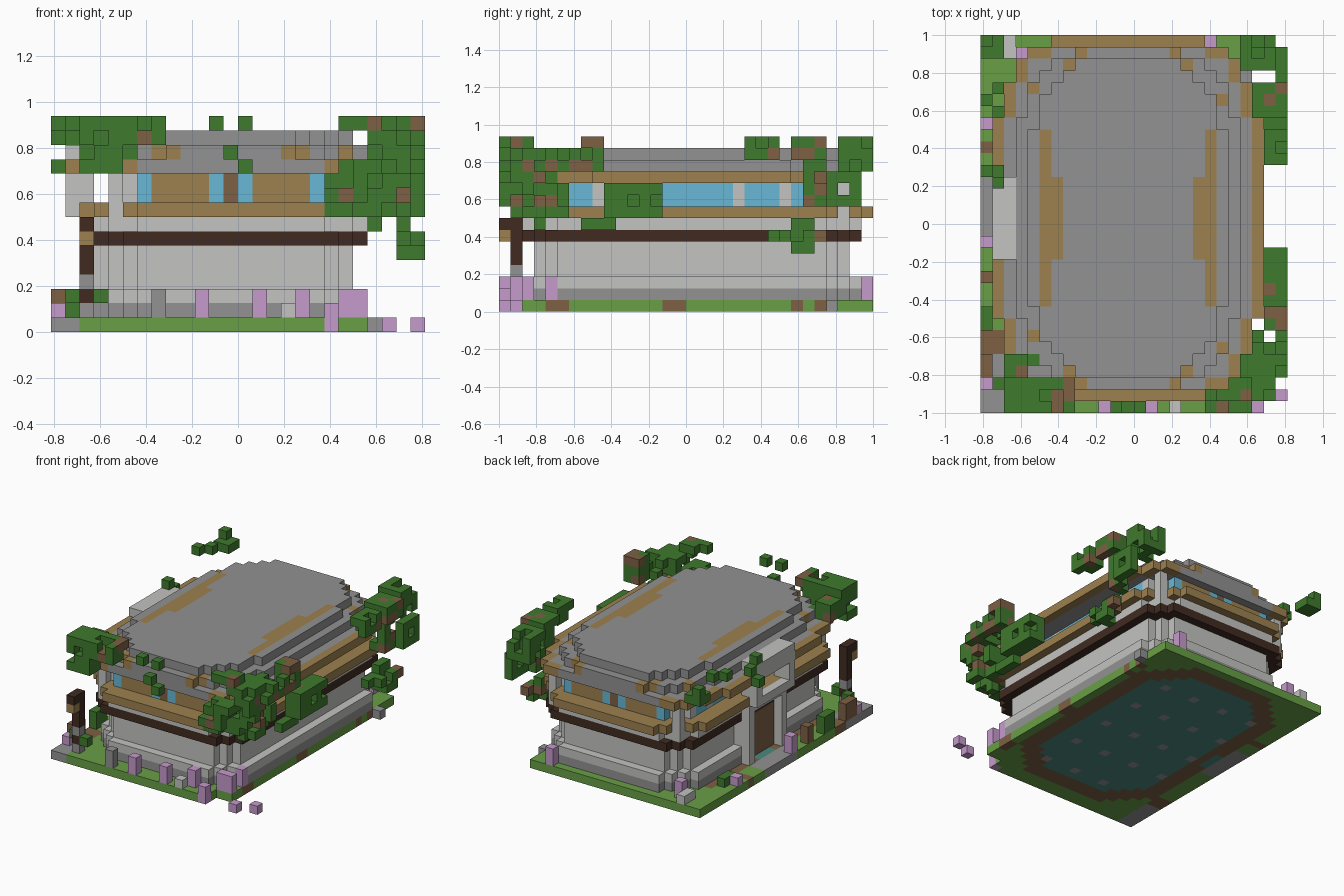
import bpy
import bmesh
import random

random.seed(4)
cube = bpy.data.objects.get("Cube")
if cube:
    bpy.data.objects.remove(cube)

U = 0.0625                # block size
WIDE, DEEP = 26, 32       # overall block counts
CX, CY = 12.5, 16.5       # middle of the building in blocks


def linear(c):
    c /= 255
    return c / 12.92 if c <= 0.04045 else ((c + 0.055) / 1.055) ** 2.4


PALETTE = {
    "leaf": (63, 122, 45), "grass": (104, 159, 70), "bark": (126, 96, 68),
    "dark_wood": (65, 43, 33), "wood": (157, 129, 79), "light_stone": (195, 195, 193),
    "stone": (146, 146, 146), "glass": (104, 185, 214), "flower": (198, 155, 204),
    "teal_floor": (74, 136, 128),
}
MATS = {}
for label, rgb in PALETTE.items():
    mat = bpy.data.materials.new(label)
    mat.use_nodes = True
    colour = [linear(c) for c in rgb] + [1]
    mat.diffuse_color = colour
    mat.node_tree.nodes["Principled BSDF"].inputs["Base Color"].default_value = colour
    MATS[label] = mat

taken = set()
parts = {}


def put(part, cell, colour):
    """Claim a free block for a part."""
    if cell not in taken:
        taken.add(cell)
        parts.setdefault(part, {})[cell] = colour


def box(part, lo, hi, colour, keep=1.0):
    """Fill a box of blocks; keep below one leaves random gaps."""
    for i in range(lo[0], hi[0]):
        for j in range(lo[1], hi[1]):
            for k in range(lo[2], hi[2]):
                if random.random() <= keep:
                    put(part, (i, j, k), colour() if callable(colour) else colour)


def rounded(a, b, n):
    return lambda x, y: (abs(x) / a) ** n + (abs(y) / b) ** n <= 1


def chamfered(a, b, cut):
    return lambda x, y: (abs(x) < a and abs(y) < b
                         and a - abs(x) + b - abs(y) - 1 >= cut)


def layer(part, shape, levels, colour):
    """Stack a plan shape; colour is a name or a rule of x, y and edge."""
    for i in range(WIDE):
        for j in range(DEEP):
            x, y = i + 0.5 - CX, j + 0.5 - CY
            if shape(x, y):
                edge = not all(shape(x + s, y) and shape(x, y + s) for s in (-1, 1))
                for k in levels:
                    put(part, (i, j, k), colour(x, y, edge) if callable(colour) else colour)


# Entrance porch on the right side, wider above
for j in (13, 19):
    box("porch_pillar", (2, j, 1), (5, j + 1, 8), "light_stone")
    box("porch_pillar", (1, j, 8), (3, j + 1, 12), "light_stone")
box("porch_beam", (2, 14, 7), (4, 19, 8), "light_stone")
box("porch_sill", (1, 14, 8), (2, 19, 9), "light_stone")
box("porch_roof", (1, 13, 11), (3, 20, 13), "light_stone")
box("door", (3, 14, 1), (4, 19, 6), "bark")

# Corner columns that show through the trims
for i in (4, 20):
    for j in (3, 29):
        box("corner_column", (i, j, 7), (i + 1, j + 1, 11), "light_stone")

# Ground slab with an inner floor and a ring of soil
floor = chamfered(7.5, 12.5, 3)
soil = chamfered(9.5, 14.5, 4)
for i in range(22):
    for j in range(DEEP):
        x, y = i + 0.5 - CX, j + 0.5 - CY
        tone = "grass"
        if floor(x + 1, y):
            tone = "stone" if i % 4 == 0 and j % 5 == 0 else "teal_floor"
        elif i == 2 and 14 < j < 18:
            tone = "teal_floor"
        elif soil(x + 1, y):
            tone = "bark"
        elif i < 2 and j < 5 or i < 3 and 13 < j < 20:
            tone = "stone"
        elif i == 21 and j in (4, 5, 14, 15, 25, 27) or i < 2 and j in (5, 6, 22):
            tone = "bark"
        elif i == 19 and j == 0:
            tone = "flower"
        if i < 20 or j > 1:
            put("ground", (i, j, 0), tone)

# Stone walls with stepped corners
plinth = chamfered(9.5, 14.5, 3)
wall = chamfered(8.5, 13.5, 2)
layer("plinth_lower", plinth, [1], "stone")
layer("plinth_upper", plinth, [2], "light_stone")
layer("wall", wall, range(3, 6), "light_stone")
layer("dark_band", chamfered(9.5, 14.5, 2), [6], "dark_wood")
layer("wall_cap", chamfered(9.5, 14.5, 3), [7], "light_stone")
layer("lower_trim", chamfered(10.5, 15.5, 4), [8], "wood")


# Window storey: long glazing on the sides, boarded ends
def window_rule(x, y, edge):
    if abs(y) >= 13:
        if abs(x) in (1, 6):
            return "glass"
        if x == 0:
            return "bark"
        return "wood" if abs(x) < 6 else "light_stone"
    if abs(x) >= 8 and abs(y) <= 10 and abs(y) not in (4, 8):
        return "glass"
    return "light_stone"


layer("window_storey", wall, [9, 10], window_rule)


# Stepped roof with inlaid wooden strips; the eaves are stone at both ends
def eaves_rule(x, y, edge):
    return "wood" if edge and (abs(y) < 14 or abs(x) > 6) else "stone"


def roof_step_rule(x, y, edge):
    corner = abs(x) > 6 and abs(y) > 9
    return "wood" if edge and (abs(x) in (4, 5) or corner and int(x + y) % 3 == 0) else "stone"


def roof_top_rule(x, y, edge):
    strip = abs(x) == 7 and abs(y) < 8 or abs(x) == 6 and abs(y) < 4
    return "wood" if strip else "stone"


eaves = rounded(11.5, 15.5, 3.5)
layer("eaves", lambda x, y: eaves(x, y) and abs(y) < 15, [11], eaves_rule)
layer("roof_step", rounded(9.5, 14.5, 3.2), [12], roof_step_rule)
layer("roof_top", rounded(8.5, 13.5, 3), [13], roof_top_rule)

# Log post at the front right corner
box("log_post", (2, 1, 1), (3, 2, 2), "stone")
box("log_post", (2, 1, 2), (3, 2, 3), "dark_wood")
box("log_post", (2, 1, 3), (3, 2, 4), "stone")
box("log_post", (2, 1, 4), (3, 2, 8), "dark_wood")
put("log_post_bracket", (2, 0, 6), "wood")
put("log_post_bracket", (2, 0, 7), "dark_wood")


# Foliage clusters, some with branch blocks
def twiggy():
    return "bark" if random.random() < 0.14 else "leaf"


front_left = [((19, 0, 8), (22, 3, 11)), ((20, 2, 8), (25, 6, 11)), ((19, 0, 11), (23, 2, 12)),
              ((22, 1, 11), (25, 5, 14)), ((19, 1, 14), (23, 3, 15)), ((23, 3, 12), (26, 7, 14))]
vine = [((24, 7, 7), (25, 10, 8)), ((24, 9, 8), (26, 14, 11)), ((24, 7, 12), (26, 9, 15))]
back_left = [((22, 29, 12), (25, 32, 15)), ((23, 25, 13), (26, 28, 15)),
             ((24, 21, 13), (26, 24, 15)), ((25, 28, 9), (26, 31, 12)),
             ((24, 23, 6), (26, 28, 7)), ((24, 25, 5), (26, 27, 8)), ((23, 26, 9), (25, 28, 13))]
front_right = [((2, 0, 13), (8, 3, 15)), ((2, 2, 12), (6, 5, 14)), ((2, 0, 11), (5, 2, 13))]
back_right = [((0, 30, 13), (2, 32, 15)), ((0, 27, 9), (1, 29, 11)), ((0, 26, 13), (2, 28, 15))]
for name, boxes, keep in (("front_left_foliage", front_left, 0.7),
                          ("left_vine", vine, 0.93),
                          ("back_left_foliage", back_left, 0.75),
                          ("front_right_foliage", front_right, 0.7),
                          ("back_right_foliage", back_right, 0.6)):
    for lo, hi in boxes:
        box(name, lo, hi, twiggy, keep)
for cell in ((11, 0, 14), (13, 0, 14), (12, 0, 12), (13, 0, 11), (22, 3, 7), (0, 20, 11),
             (1, 20, 12), (1, 19, 13)):
    put("loose_leaves", cell, "leaf")

# Bushes and logs along the right edge
box("bush", (0, 7, 1), (1, 10, 3), "leaf", 0.8)
box("bush", (1, 2, 2), (2, 3, 3), "leaf")
box("bush", (3, 1, 2), (4, 2, 3), "leaf")
box("bush", (1, 24, 1), (2, 26, 2), "leaf")
box("fallen_log", (0, 3, 1), (1, 5, 3), "bark")
box("fallen_log", (0, 11, 1), (1, 12, 3), "bark")

# Flowers and stray ground blocks
for i, j in ((10, 0), (14, 0), (17, 1), (20, 2), (21, 2), (21, 4), (19, 31), (3, 30), (0, 14)):
    box("flower", (i, j, 1), (i + 1, j + 1, 3), "flower")
for i, j in ((19, 0), (0, 24), (0, 2)):
    put("flower", (i, j, 1), "flower")
for i, j in ((23, 0), (25, 1)):
    put("stray_flower", (i, j, 0), "flower")
put("stray_stone", (22, 28, 0), "stone")
box("edge_stone", (7, 0, 1), (8, 1, 3), "stone")
box("edge_stone", (16, 0, 1), (17, 1, 2), "light_stone")
box("edge_stone", (2, 30, 1), (3, 32, 2), "light_stone")


# Turn each part into a mesh of exposed block faces
def build(name, cells):
    bm = bmesh.new()
    verts = {}

    def corner(p):
        if p not in verts:
            verts[p] = bm.verts.new(((p[0] - WIDE / 2) * U, (p[1] - DEEP / 2) * U, p[2] * U))
        return verts[p]

    used = sorted(set(cells.values()))
    for cell, colour in cells.items():
        for axis in range(3):
            for side in (0, 1):
                near = list(cell)
                near[axis] += 2 * side - 1
                if tuple(near) in taken:
                    continue
                loop = []
                for u, v in ((0, 0), (1, 0), (1, 1), (0, 1)):
                    p = list(cell)
                    p[axis] += side
                    p[(axis + 1) % 3] += u
                    p[(axis + 2) % 3] += v
                    loop.append(corner(tuple(p)))
                face = bm.faces.new(loop if side else loop[::-1])
                face.material_index = used.index(colour)
    mesh = bpy.data.meshes.new(name)
    bm.to_mesh(mesh)
    bm.free()
    for colour in used:
        mesh.materials.append(MATS[colour])
    bpy.context.collection.objects.link(bpy.data.objects.new(name, mesh))


for part, cells in parts.items():
    build(part, cells)
